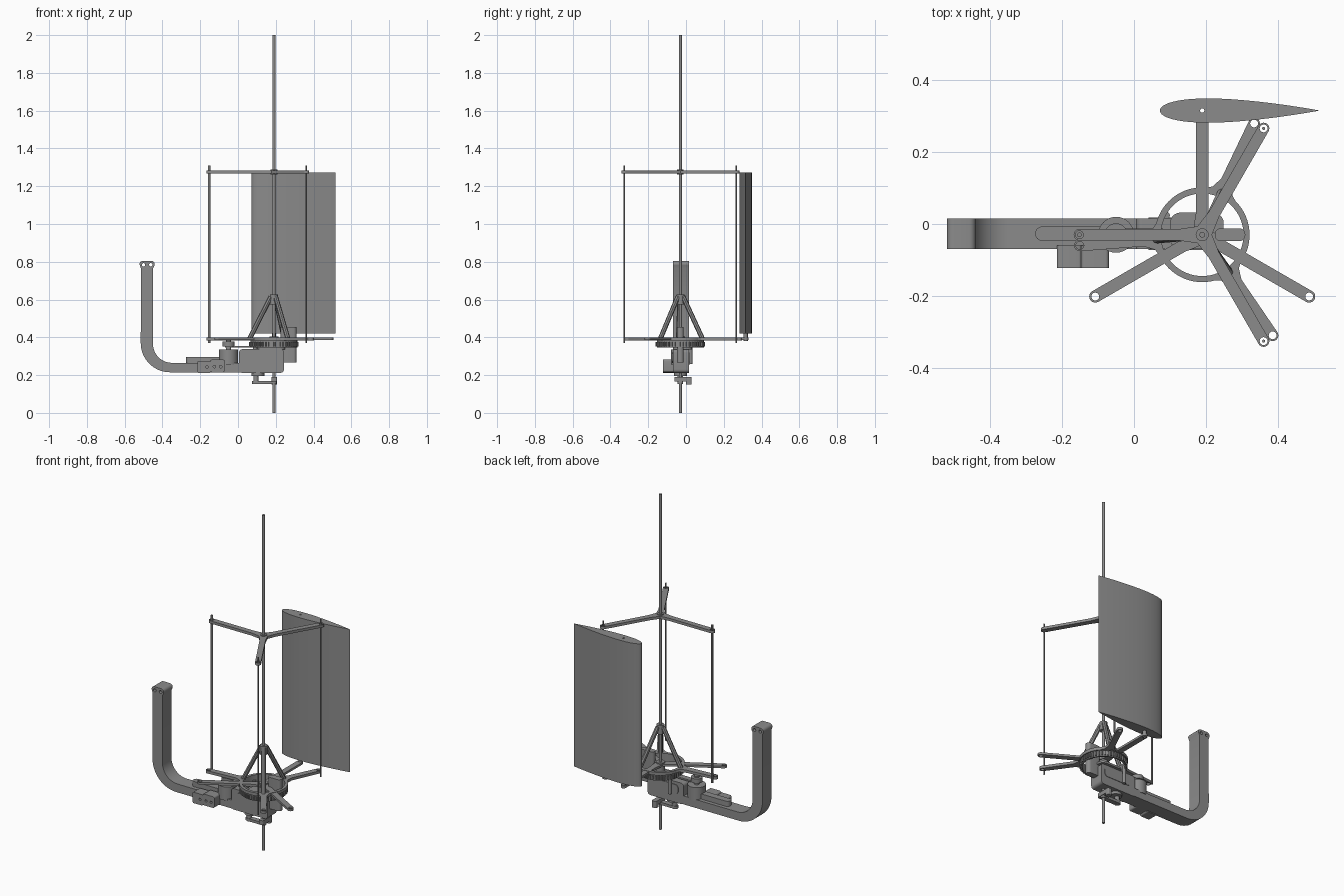
import bpy, bmesh
from math import sin, cos, pi, radians, sqrt
from mathutils import Vector

cube = bpy.data.objects.get("Cube")
if cube:
    bpy.data.objects.remove(cube, do_unlink=True)

grey = bpy.data.materials.new("plain grey")
grey.use_nodes = True
grey.diffuse_color = (0.26, 0.26, 0.26, 1)
grey.node_tree.nodes["Principled BSDF"].inputs["Base Color"].default_value = (0.26, 0.26, 0.26, 1)

AX, AY = 0.19, -0.03          # rotor axis
parts = []


def finish(name, bm):
    bmesh.ops.remove_doubles(bm, verts=bm.verts, dist=1e-5)
    bmesh.ops.recalc_face_normals(bm, faces=bm.faces)
    mesh = bpy.data.meshes.new(name)
    bm.to_mesh(mesh)
    bm.free()
    mesh.materials.append(grey)
    obj = bpy.data.objects.new(name, mesh)
    bpy.context.collection.objects.link(obj)
    parts.append(obj)
    return obj


def plate(name, loops, lo, hi, upright=False):
    """Extrude an outline (further loops are holes) in z, or in y when upright."""
    curve = bpy.data.curves.new(name, "CURVE")
    curve.dimensions = "2D"
    curve.fill_mode = "BOTH"
    curve.extrude = (hi - lo) / 2
    for loop in loops:
        spline = curve.splines.new("POLY")
        spline.points.add(len(loop) - 1)
        for point, (u, v) in zip(spline.points, loop):
            point.co = (u, v, 0, 1)
        spline.use_cyclic_u = True
    temp = bpy.data.objects.new("temp", curve)
    bpy.context.collection.objects.link(temp)
    graph = bpy.context.evaluated_depsgraph_get()
    mesh = bpy.data.meshes.new_from_object(temp.evaluated_get(graph))
    bm = bmesh.new()
    bm.from_mesh(mesh)
    bpy.data.objects.remove(temp, do_unlink=True)
    bpy.data.curves.remove(curve)
    bpy.data.meshes.remove(mesh)
    mid = (lo + hi) / 2
    for v in bm.verts:
        x, y, z = v.co
        v.co = (x, mid - z, y) if upright else (x, y, z + mid)
    return finish(name, bm)


def arc(cx, cy, r, a0, a1, n=10):
    return [(cx + r * cos(radians(a0 + (a1 - a0) * i / n)),
             cy + r * sin(radians(a0 + (a1 - a0) * i / n))) for i in range(n + 1)]


def circle(cx, cy, r, n=32):
    return arc(cx, cy, r, 0, 360, n)[:-1]


def rounded(x0, x1, y0, y1, r):
    return (arc(x1 - r, y0 + r, r, -90, 0, 6) + arc(x1 - r, y1 - r, r, 0, 90, 6)
            + arc(x0 + r, y1 - r, r, 90, 180, 6) + arc(x0 + r, y0 + r, r, 180, 270, 6))


def box(name, x0, x1, y0, y1, z0, z1, r=0.004):
    return plate(name, [rounded(x0, x1, y0, y1, r)], z0, z1)


def rod(name, p, q, r, n=16, square=None):
    """Round bar between two points; square gives a four-sided bar."""
    p, q = Vector(p), Vector(q)
    bm = bmesh.new()
    bmesh.ops.create_cone(bm, cap_ends=True, segments=n, radius1=r, radius2=r, depth=(q - p).length)
    if square is not None:
        bmesh.ops.rotate(bm, verts=bm.verts, matrix=square)
    turn = Vector((0, 0, 1)).rotation_difference(q - p).to_matrix()
    bmesh.ops.rotate(bm, verts=bm.verts, matrix=turn)
    bmesh.ops.translate(bm, verts=bm.verts, vec=(p + q) / 2)
    return finish(name, bm)


def polar(r, deg, z=None):
    x, y = AX + r * cos(radians(deg)), AY + r * sin(radians(deg))
    return (x, y) if z is None else (x, y, z)


def spider(name, angles, hub, reach, width, z0, z1, hole):
    """Three-armed plate with rounded tips, filleted hub and holes."""
    outline, holes = [], []
    for a in angles:
        outline.append(polar(hub, a - 60))
        ca, sa = cos(radians(a)), sin(radians(a))

        def local(u, v):
            return (AX + u * ca - v * sa, AY + u * sa + v * ca)
        side = [(hub * 1.4, width * 1.25), (hub * 2.4, width)]
        outline += [local(u, -v) for u, v in side]
        outline += [local(u, v) for u, v in arc(reach, 0, width, -90, 90, 12)]
        outline += [local(u, v) for u, v in reversed(side)]
        holes.append(circle(*polar(reach, a), hole, 16))
    return plate(name, [outline] + holes, z0, z1)


# Shaft and the upper three-armed plate
rod("shaft", (AX, AY, 0), (AX, AY, 2), 0.008)
spider("upper_arms", (60, 180, 300), 0.027, 0.342, 0.016, 1.267, 1.283, 0.011)
rod("upper_hub", (AX, AY, 1.262), (AX, AY, 1.288), 0.018, 24)

# Vertical rods
for i, a in enumerate((60, 180, 300)):
    rod(f"vertical_rod_{i}", polar(0.342, a, 0.37), polar(0.342, a, 1.31), 0.0065 if a == 180 else 0.0042, 12)

# Lower arms and wheel
spider("wing_arms", (90, 210, 330), 0.027, 0.344, 0.017, 0.385, 0.398, 0.011)
plate("wheel_rim", [circle(AX, AY, 0.132, 64), circle(AX, AY, 0.115, 64)], 0.382, 0.4)
plate("gear_band", [circle(AX, AY, 0.124, 64), circle(AX, AY, 0.115, 64)], 0.347, 0.384)
teeth = []
for i in range(48):
    teeth += [polar(0.131, i * 7.5 + k) for k in (0, 3)] + [polar(0.122, i * 7.5 + k) for k in (3.6, 6.9)]
plate("gear_teeth", [teeth, circle(AX, AY, 0.116, 64)], 0.352, 0.376)
for i, a in enumerate((65, 185, 305)):
    ca, sa = cos(radians(a)), sin(radians(a))
    shape = [(0.12, -0.05), (0.135, -0.03), (0.165, -0.018)] + arc(0.342, 0, 0.016, -90, 90, 12)
    shape += [(0.165, 0.018), (0.135, 0.03), (0.12, 0.05)]
    outline = [(AX + u * ca - v * sa, AY + u * sa + v * ca) for u, v in shape]
    plate(f"wheel_arm_{i}", [outline, circle(*polar(0.342, a), 0.011, 16)], 0.384, 0.4)
    # Tripod leg above the wheel
    rod(f"tripod_leg_{i}", polar(0.128, a, 0.395), polar(0.016, a, 0.615), 0.013, 8)
rod("tripod_hub", (AX, AY, 0.575), (AX, AY, 0.627), 0.021, 24)
rod("lower_hub", (AX, AY, 0.33), (AX, AY, 0.405), 0.024, 24)

# Wing with a symmetric aerofoil section
chord, nose, wing_y = 0.445, 0.072, 0.316


def half_thickness(t):
    return 0.76 * chord * (0.2969 * sqrt(t) - 0.126 * t - 0.3516 * t**2 + 0.2843 * t**3 - 0.1036 * t**4)


steps = [(1 - cos(pi * i / 28)) / 2 for i in range(29)]
upper = [(nose + chord * t, wing_y + half_thickness(t)) for t in steps]
lower = [(x, 2 * wing_y - y) for x, y in reversed(upper[1:-1])]
plate("wing", [upper + lower, circle(AX, wing_y, 0.006, 12)], 0.42, 1.272)
plate("wing_bush", [circle(AX, wing_y, 0.011, 16), circle(AX, wing_y, 0.006, 12)], 0.38, 0.425)

# Curved support handle
handle = [(0.02, 0.215)] + arc(-0.36, 0.37, 0.155, 270, 180, 14) + [(-0.514, 0.765)]
handle += arc(-0.503, 0.787, 0.018, 200, 90, 6) + arc(-0.459, 0.787, 0.018, 90, -20, 6)
handle += [(-0.45, 0.765)] + arc(-0.35, 0.365, 0.1, 180, 270, 14) + [(0.02, 0.265)]
plate("support_handle", [handle, circle(-0.5, 0.784, 0.009, 16), circle(-0.462, 0.784, 0.009, 16)],
      -0.07, 0.015, upright=True)

# Main housing with a side panel on each face
plate("housing", [rounded(0.005, 0.243, 0.212, 0.337, 0.018)], -0.07, 0.015, upright=True)
for name, y in (("front_panel", -0.073), ("back_panel", 0.012)):
    plate(name, [rounded(0.04, 0.22, 0.265, 0.32, 0.02)], y, y + 0.006, upright=True)
box("housing_top", 0.1, 0.25, -0.07, 0.032, 0.335, 0.347, 0.03)
box("bearing_tab", 0.225, 0.31, -0.048, -0.012, 0.268, 0.455, 0.017)

# Top rail, side clamp and small motor
box("top_rail", -0.275, -0.02, -0.047, -0.007, 0.262, 0.296, 0.019)
plate("clamp_outer", [rounded(-0.215, -0.145, 0.21, 0.275, 0.01), circle(-0.165, 0.243, 0.007, 16)],
      -0.123, -0.06, upright=True)
plate("clamp_inner", [rounded(-0.147, -0.07, 0.215, 0.282, 0.01), circle(-0.125, 0.245, 0.007, 16),
                      circle(-0.092, 0.245, 0.007, 16)], -0.123, -0.06, upright=True)
rod("motor", (-0.05, -0.03, 0.255), (-0.05, -0.03, 0.335), 0.05, 32)
rod("motor_neck", (-0.05, -0.03, 0.33), (-0.05, -0.03, 0.385), 0.014, 20)
rod("pinion", (-0.05, -0.03, 0.352), (-0.05, -0.03, 0.378), 0.032, 20)
box("link_plate", -0.07, 0.09, -0.045, -0.012, 0.345, 0.354, 0.015)
rod("guide_pin", (0.09, 0.024, 0.26), (0.09, 0.024, 0.37), 0.01, 16)

# Crank below the housing
rod("crank_boss", (0.105, -0.03, 0.196), (0.105, -0.03, 0.216), 0.034, 24)
rod("crank_pin", (0.095, -0.03, 0.152), (0.095, -0.03, 0.2), 0.014, 16)
box("crank_arm", 0.075, 0.205, -0.045, -0.015, 0.154, 0.17, 0.014)
box("crank_block", 0.178, 0.207, -0.062, 0.03, 0.165, 0.19, 0.008)
box("crank_foot", 0.178, 0.207, 0.0, 0.03, 0.15, 0.168, 0.008)

# Smooth curved sides, keeping real edges sharp
bpy.ops.object.select_all(action="DESELECT")
for obj in parts:
    obj.select_set(True)
bpy.context.view_layer.objects.active = parts[0]
bpy.ops.object.shade_smooth_by_angle(angle=radians(30))
